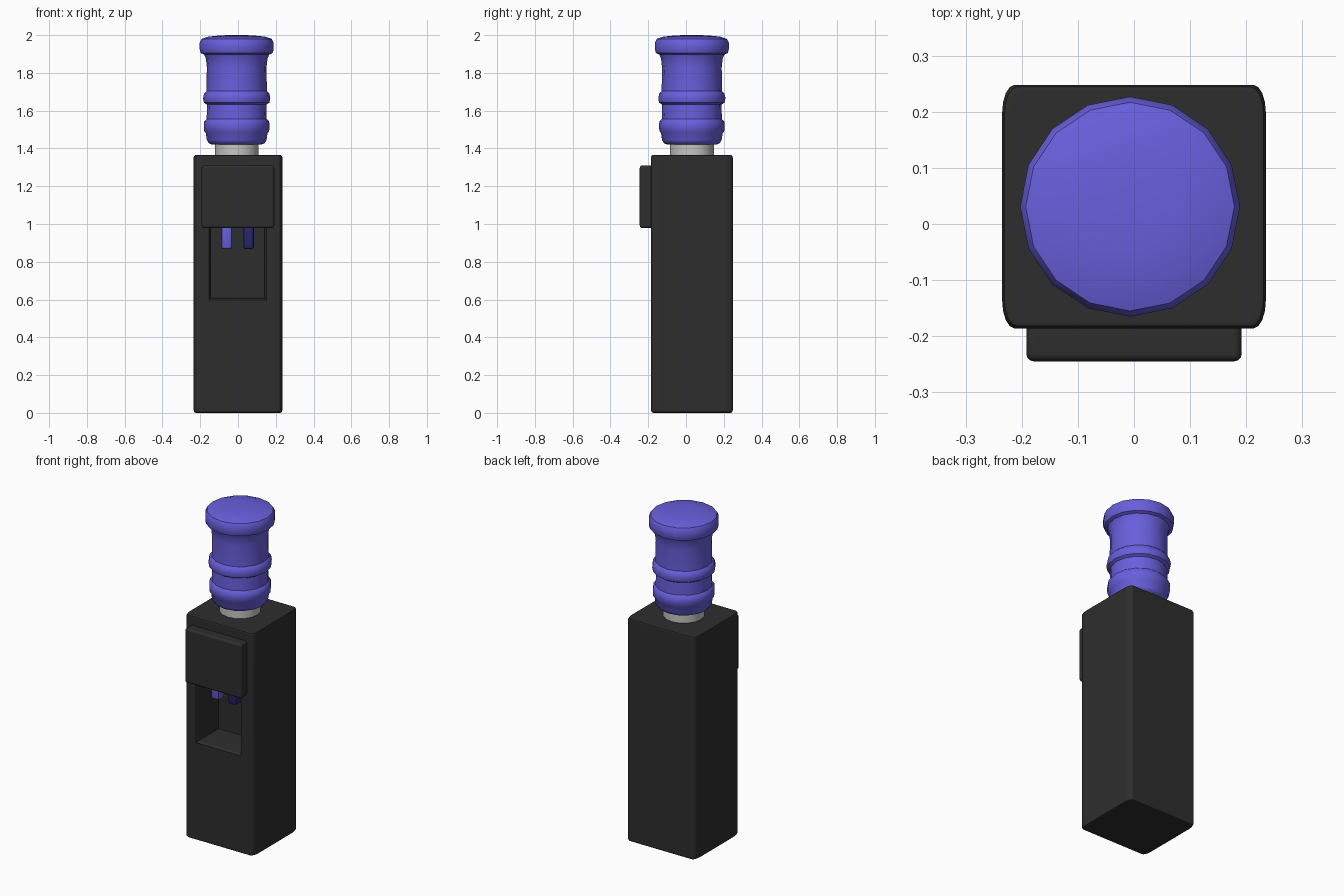
import bpy, bmesh, math

old = bpy.data.objects.get("Cube")
if old:
    bpy.data.objects.remove(old, do_unlink=True)


def material(name, rgb):
    m = bpy.data.materials.new(name)
    m.use_nodes = True
    m.diffuse_color = (*rgb, 1)
    m.node_tree.nodes["Principled BSDF"].inputs["Base Color"].default_value = (*rgb, 1)
    return m


CHARCOAL = material("charcoal plastic", (0.027, 0.027, 0.027))
BLUE = material("violet blue", (0.14, 0.115, 0.72))
NAVY = material("dark navy", (0.022, 0.018, 0.16))
GREY = material("light grey", (0.56, 0.56, 0.56))


def loft(name, rings, mat):
    """Skin a stack of equal-length point rings and cap both ends."""
    bm = bmesh.new()
    loops = [[bm.verts.new(p) for p in ring] for ring in rings]
    n = len(loops[0])
    for a, b in zip(loops, loops[1:]):
        for i in range(n):
            j = (i + 1) % n
            bm.faces.new((a[i], a[j], b[j], b[i]))
    bm.faces.new(loops[0][::-1])
    bm.faces.new(loops[-1])
    bmesh.ops.recalc_face_normals(bm, faces=bm.faces)
    mesh = bpy.data.meshes.new(name)
    bm.to_mesh(mesh)
    bm.free()
    mesh.materials.append(mat)
    ob = bpy.data.objects.new(name, mesh)
    bpy.context.collection.objects.link(ob)
    return ob


def activate(ob):
    bpy.ops.object.select_all(action='DESELECT')
    ob.select_set(True)
    bpy.context.view_layer.objects.active = ob


def smooth(ob, angle=40):
    activate(ob)
    bpy.ops.object.shade_smooth_by_angle(angle=math.radians(angle))


def rounded_outline(hx, y0, y1, rx, ry, z, steps=4):
    """Rectangle outline with elliptical corners."""
    pts = []
    corners = ((hx - rx, y1 - ry), (rx - hx, y1 - ry), (rx - hx, y0 + ry), (hx - rx, y0 + ry))
    for k, (cx, cy) in enumerate(corners):
        for s in range(steps + 1):
            a = math.pi / 2 * (k + s / steps)
            pts.append((cx + rx * math.cos(a), cy + ry * math.sin(a), z))
    return pts


def lathe(name, profile, mat, cx=-0.007, cy=0.031, sides=16):
    rings = [[(cx + r * math.cos(math.tau * i / sides), cy + r * math.sin(math.tau * i / sides), z)
              for i in range(sides)] for r, z in profile]
    ob = loft(name, rings, mat)
    smooth(ob)
    return ob


def box(name, lo, hi, bevel, mat, segments=3):
    rings = [[(lo[0], lo[1], z), (hi[0], lo[1], z), (hi[0], hi[1], z), (lo[0], hi[1], z)]
             for z in (lo[2], hi[2])]
    ob = loft(name, rings, mat)
    mod = ob.modifiers.new("Bevel", 'BEVEL')
    mod.width, mod.segments = bevel, segments
    activate(ob)
    bpy.ops.object.modifier_apply(modifier="Bevel")
    smooth(ob)
    return ob


# Cabinet with softened edges
H = 1.366
levels = ((0.012, 0), (0.004, 0.004), (0, 0.014), (0, H - 0.014), (0.004, H - 0.004), (0.012, H))
cabinet = loft("cabinet", [rounded_outline(0.235 - d, d - 0.186, 0.248 - d, 0.022, 0.05, z)
                           for d, z in levels], CHARCOAL)

# Dispensing recess with a flared lip
cutter = loft("recess_cutter", [
    [(-0.154 + d, y, 0.598 + d), (0.15 - d, y, 0.598 + d), (0.15 - d, y, 1.02), (-0.154 + d, y, 1.02)]
    for d, y in ((0, -0.25), (0, -0.186), (0.004, -0.178), (0.01, -0.17), (0.012, 0.015))], CHARCOAL)
cutter.hide_render = True
cut = cabinet.modifiers.new("Recess", 'BOOLEAN')
cut.object, cut.operation, cut.solver = cutter, 'DIFFERENCE', 'EXACT'
activate(cabinet)
bpy.ops.object.modifier_apply(modifier="Recess")
bpy.data.objects.remove(cutter, do_unlink=True)
smooth(cabinet)
cabinet.modifiers.new("Weighted Normals", 'WEIGHTED_NORMAL').keep_sharp = True

# Front panel above the recess
panel = box("front_panel", (-0.192, -0.245, 0.978), (0.192, -0.165, 1.31), 0.014, CHARCOAL)
panel.modifiers.new("Weighted Normals", 'WEIGHTED_NORMAL').keep_sharp = True

# Taps hanging inside the recess
for name, x, mat in (("cold_tap", -0.06, BLUE), ("hot_tap", 0.056, NAVY)):
    box(name, (x - 0.028, -0.14, 0.868), (x + 0.028, -0.08, 1.03), 0.012, mat, 2)

# Bottle neck and ribbed bottle
lathe("bottle_neck", ((0.116, 1.35), (0.116, 1.44)), GREY)
lathe("bottle", (
    (0.13, 1.42), (0.148, 1.428), (0.158, 1.445), (0.163, 1.48),
    (0.172, 1.492), (0.174, 1.52), (0.172, 1.542), (0.159, 1.556),
    (0.157, 1.632), (0.173, 1.642), (0.178, 1.665), (0.173, 1.69),
    (0.16, 1.703), (0.158, 1.83), (0.163, 1.875), (0.172, 1.897),
    (0.19, 1.905), (0.196, 1.925), (0.196, 1.96), (0.186, 1.98),
    (0.15, 1.992), (0.08, 1.999), (0.01, 2.0)), BLUE)
